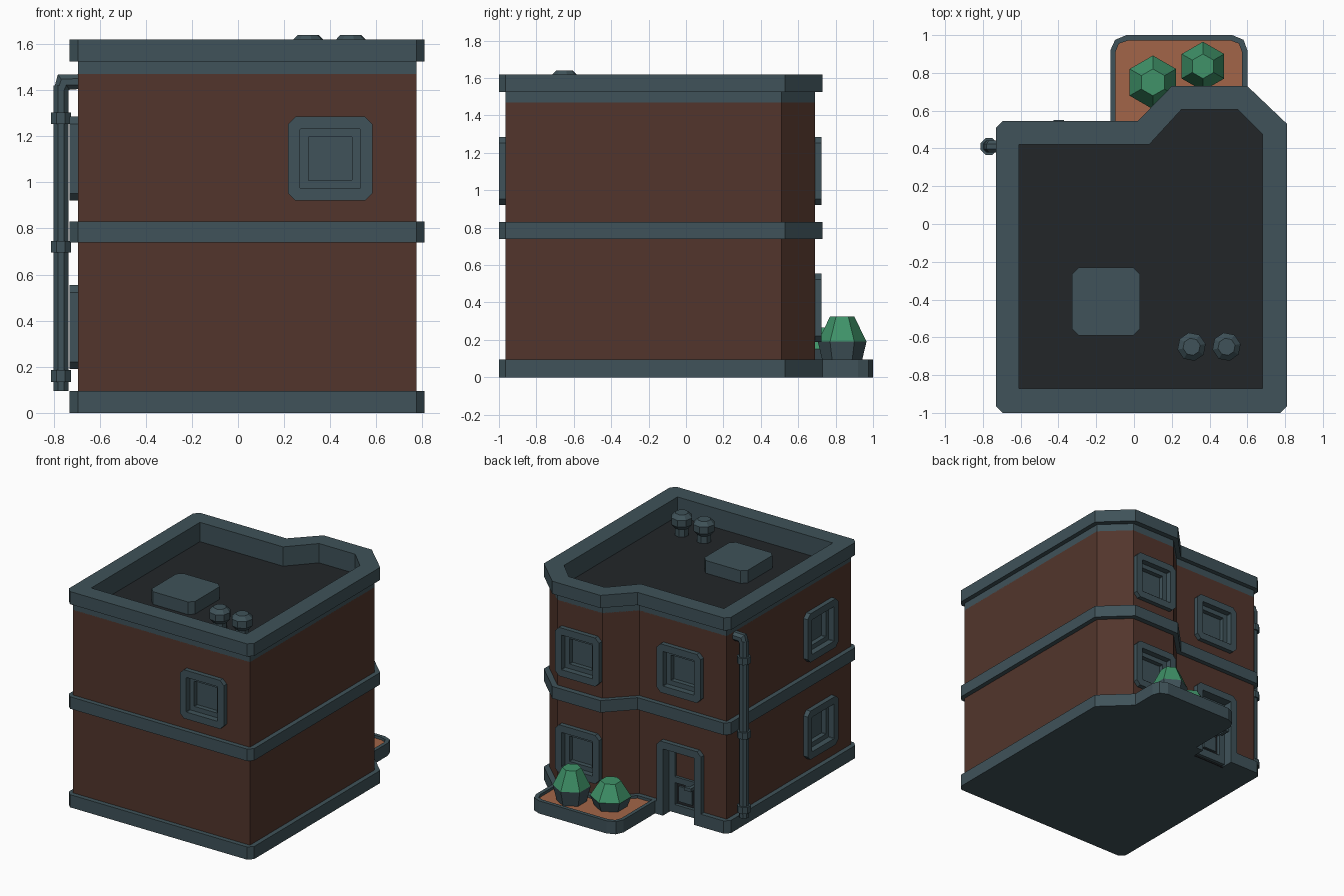
import bpy, bmesh, math
from mathutils import Matrix, Vector

if "Cube" in bpy.data.objects:
    bpy.data.objects.remove(bpy.data.objects["Cube"])


def material(name, rgb):
    m = bpy.data.materials.new(name)
    m.diffuse_color = (*rgb, 1)
    m.use_nodes = True
    m.node_tree.nodes["Principled BSDF"].inputs["Base Color"].default_value = m.diffuse_color
    return m


BRICK = material("brick", (0.085, 0.036, 0.025))
TRIM = material("trim", (0.05, 0.085, 0.10))
DARK = material("roofing", (0.016, 0.019, 0.022))
SOIL = material("soil", (0.36, 0.13, 0.065))
LEAF = material("leaf", (0.05, 0.29, 0.14))


def loft(name, loops, mat=TRIM, matrix=None, mat2=None, pick=None):
    """Closed skin through loops of equal count; pick(face) gives mat2."""
    bm = bmesh.new()
    rings = [[bm.verts.new(p) for p in loop] for loop in loops]
    n = len(rings[0])
    for a, b in zip(rings, rings[1:]):
        for i in range(n):
            j = (i + 1) % n
            bm.faces.new((a[i], a[j], b[j], b[i]))
    bm.faces.new(rings[0][::-1])
    bm.faces.new(rings[-1])
    bmesh.ops.recalc_face_normals(bm, faces=bm.faces[:])
    if pick:
        for f in bm.faces:
            f.material_index = int(pick(f))
    if matrix:
        bm.transform(matrix)
    me = bpy.data.meshes.new(name)
    bm.to_mesh(me)
    bm.free()
    me.materials.append(mat)
    if mat2:
        me.materials.append(mat2)
    ob = bpy.data.objects.new(name, me)
    bpy.context.collection.objects.link(ob)
    return ob


def prism(name, pts, z0, z1, mat=TRIM):
    return loft(name, [[(x, y, z) for x, y in pts] for z in (z0, z1)], mat)


def box(name, x0, x1, y0, y1, z0, z1, mat=TRIM):
    return prism(name, [(x0, y0), (x1, y0), (x1, y1), (x0, y1)], z0, z1, mat)


def lathe(name, x, y, profile, sides, turn=0.0, mat=TRIM, **kw):
    ang = [turn + 2 * math.pi * i / sides for i in range(sides)]
    return loft(name, [[(x + r * math.cos(a), y + r * math.sin(a), z) for a in ang]
                       for r, z in profile], mat, **kw)


def octagon(h, c):
    k = h - c
    return [(-k, -h), (k, -h), (h, -k), (h, k), (k, h), (-k, h), (-h, k), (-h, -k)]


def cut(target, cutter):
    mod = target.modifiers.new("cut", "BOOLEAN")
    mod.object = cutter
    mod.solver = "EXACT"
    bpy.context.view_layer.objects.active = target
    bpy.ops.object.modifier_apply(modifier=mod.name)
    bpy.data.objects.remove(cutter)


# outlines: wall, projecting trim, parapet inside
WALL = [(-.695, -.965), (.775, -.965), (.775, .51), (.585, .69), (.21, .69), (.03, .51), (-.695, .51)]
OUTER = [(-.73, -.965), (-.695, -1), (.775, -1), (.81, -.965), (.81, .53), (.60, .73),
         (.20, .73), (.02, .545), (-.695, .545), (-.73, .51)]
INNER = [(-.61, -.87), (.68, -.87), (.68, .475), (.55, .605), (.25, .605), (.08, .42), (-.61, .42)]

# main body
walls = prism("walls", WALL, 0.05, 1.47, BRICK)
plinth = prism("plinth", OUTER, 0, 0.095)
prism("floor_band", OUTER, 0.74, 0.83)
for name, pts, z0, z1 in (("frieze", WALL, 1.465, 1.525), ("cornice", OUTER, 1.525, 1.62)):
    cut(prism(name, pts, z0, z1), prism("cutter", INNER, 1.4, 1.7))
prism("roof_deck", INNER, 1.46, 1.475, DARK)

# windows: stepped frame, sash and pane set in a wall recess
STEPS = [(.14, .003, -.06), (.14, .003, 0), (.1825, .032, 0), (.1825, .032, .035),
         (.13, .003, .035), (.13, .003, -.01), (.095, .003, -.01), (.095, .003, -.045)]
PLACES = [(.40, -.965, 1.103, 0), (-.695, -.585, 1.103, -math.pi / 2),
          (-.695, -.585, .372, -math.pi / 2), (-.32, .51, 1.103, math.pi),
          (.398, .69, 1.103, math.pi), (.398, .69, .372, math.pi)]
for i, (x, y, z, a) in enumerate(PLACES):
    m = Matrix.Translation((x, y, z)) @ Matrix.Rotation(a, 4, "Z")
    cutter = loft("cutter", [[(u, d, w) for u, w in octagon(.139, .003)] for d in (-.1, .058)], matrix=m)
    cut(walls, cutter)
    loft(f"window_{i}", [[(u, -d, w) for u, w in octagon(h, c)] for h, c, d in STEPS], matrix=m)

# door: opening, frame, leaf with two panels, handle
DX = -.32
cut(walls, box("cutter", DX - .14, DX + .14, .44, .8, -.1, .51))
cut(plinth, box("cutter", DX - .18, DX + .18, .44, .8, -.1, .3))
arch = [(-.185, 0), (-.185, .523), (-.153, .555), (.153, .555), (.185, .523), (.185, 0),
        (.13, 0), (.13, .50), (-.13, .50), (-.13, 0)]
loft("door_frame", [[(DX + u, y, w) for u, w in arch] for y in (.435, .545)])
box("door_backing", DX - .14, DX + .14, .42, .45, 0, .51, DARK)
for s in (-1, 1):
    box("door_stile", DX + s * .105 - .025, DX + s * .105 + .025, .44, .475, .01, .50)
for z0, z1 in ((.01, .07), (.235, .28), (.46, .50)):
    box("door_rail", DX - .09, DX + .09, .44, .475, z0, z1)
box("door_pane", DX - .08, DX + .08, .44, .455, .28, .46, BRICK)
box("door_panel", DX - .055, DX + .055, .44, .465, .095, .21)
box("door_handle", DX - .105, DX - .05, .525, .55, .24, .265)
box("handle_stem", DX - .105, DX - .08, .47, .53, .24, .265)

# drainpipe with collars and top elbow
PX, PY = -.768, .41
T8 = math.pi / 8
lathe("drainpipe", PX, PY, [(.035, .095), (.035, 1.42)], 8, T8)
for z in (.135, .695, 1.253):
    lathe("pipe_collar", PX, PY, [(.048, z), (.048, z + .05)], 8, T8)
ring = [(.035 * math.cos(T8 + i * 2 * T8), .035 * math.sin(T8 + i * 2 * T8)) for i in range(8)]
loft("pipe_elbow", [[(PX + u, PY + v, 1.40) for u, v in ring],
                    [(PX + .012 + u * .8, PY + v, 1.435 - u) for u, v in ring],
                    [(-.69, PY + v, 1.437 - u) for u, v in ring]])

# roof fittings
loft("roof_hatch", [[(-.148 + u, -.41 + v, z) for u, v in octagon(.18, .035)] for z in (1.47, 1.57)])
for x in (.305, .49):
    lathe("roof_vent", x, -.65, [(.05, 1.47), (.05, 1.53), (.076, 1.56), (.076, 1.61), (.046, 1.64)], 8, .2)

# planter with soil
rim = [(-.125, .53), (.60, .53), (.60, .92), (.58, .975), (.52, 1), (-.04, 1), (-.10, .975), (-.125, .92)]
bed = [(-.098, .53), (.572, .53), (.572, .91), (.555, .955), (.51, .972), (-.03, .972), (-.08, .955), (-.098, .91)]
loft("planter", [[(x, y, z) for x, y in p] for p, z in ((rim, 0), (rim, .095), (bed, .095), (bed, .075))],
     mat2=SOIL, pick=lambda f: all(abs(v.co.z - .075) < 1e-4 for v in f.verts))

# hexagonal bushes, grey below and green above
for x, y, r, mid, top in ((.10, .75, .142, .15, .265), (.365, .835, .13, .19, .325)):
    lathe("bush", x, y, [(r * .78, .07), (r, mid), (r * .5, top)], 6, math.pi / 6, mat2=LEAF,
          pick=lambda f, m=mid: f.calc_center_median().z > m)
